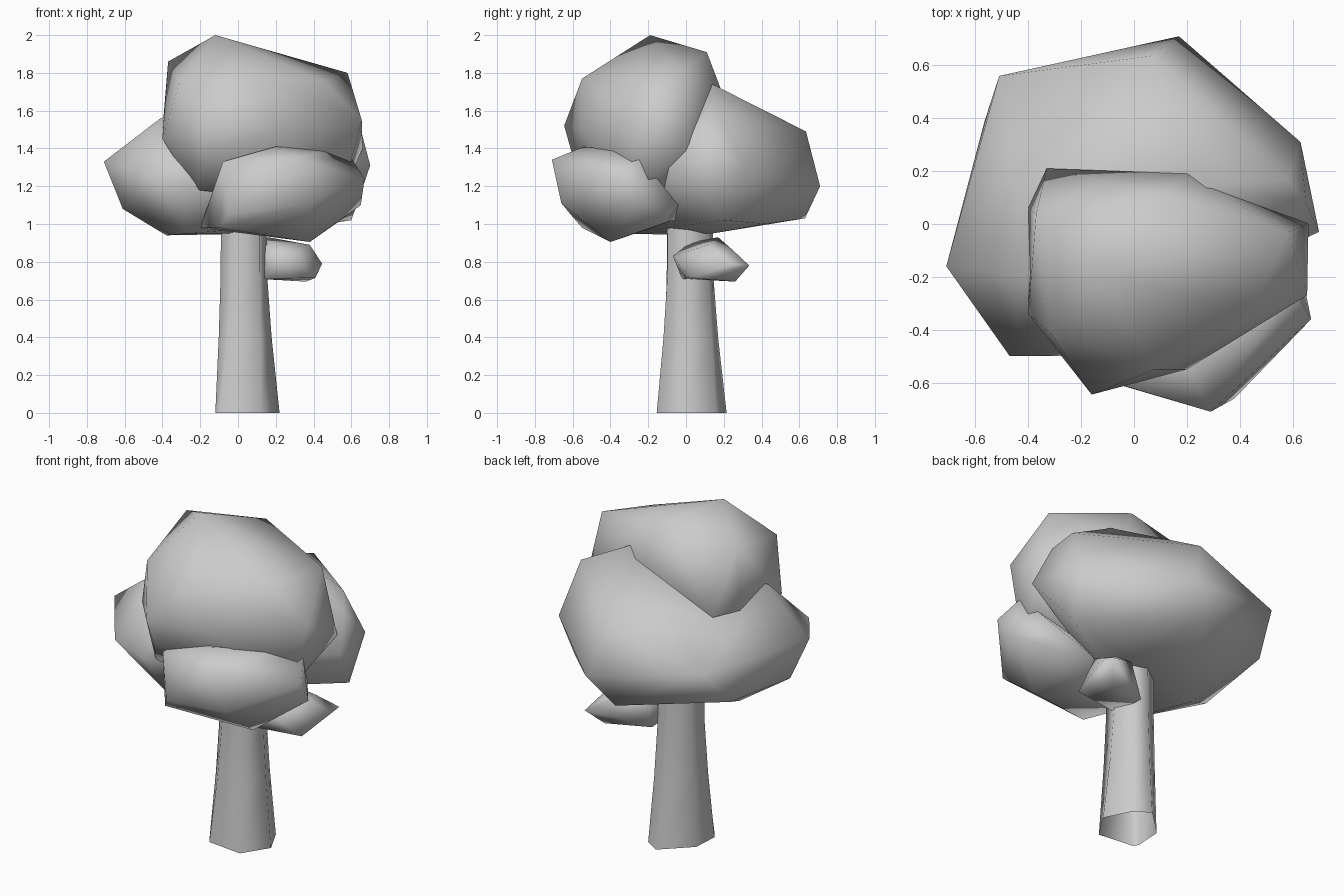
import bpy
import bmesh
from mathutils import Vector

# Remove the default object only
default_cube = bpy.data.objects.get("Cube")
if default_cube:
    bpy.data.objects.remove(default_cube, do_unlink=True)

# One plain grey for the whole tree
GREY = (0.6, 0.6, 0.6, 1.0)
grey = bpy.data.materials.new("plain grey")
grey.use_nodes = True
grey.diffuse_color = GREY
grey.node_tree.nodes["Principled BSDF"].inputs["Base Color"].default_value = GREY


def add_object(name, bm):
    """Turn a bmesh into a smooth shaded object with the grey material."""
    bmesh.ops.recalc_face_normals(bm, faces=bm.faces)
    for face in bm.faces:
        face.smooth = True
    mesh = bpy.data.meshes.new(name)
    bm.to_mesh(mesh)
    bm.free()
    mesh.materials.append(grey)
    obj = bpy.data.objects.new(name, mesh)
    bpy.context.scene.collection.objects.link(obj)
    return obj


def foliage(name, corners):
    """A faceted leaf clump: the convex hull around a few corners."""
    bm = bmesh.new()
    for corner in corners:
        bm.verts.new(corner)
    hull = bmesh.ops.convex_hull(bm, input=bm.verts)
    loose = set(hull["geom_interior"]) | set(hull["geom_unused"])
    loose_verts = [v for v in loose if isinstance(v, bmesh.types.BMVert)]
    bmesh.ops.delete(bm, geom=loose_verts, context="VERTS")
    return add_object(name, bm)


def blended_tube(name, foot, head, levels):
    """An open tube whose outline blends from foot to head at (z, blend) levels."""
    bm = bmesh.new()
    loops = []
    for z, blend in levels:
        outline = [Vector(a).lerp(Vector(b), blend) for a, b in zip(foot, head)]
        loops.append([bm.verts.new((p.x, p.y, z)) for p in outline])
    sides = len(foot)
    for low, high in zip(loops, loops[1:]):
        for i in range(sides):
            j = (i + 1) % sides
            bm.faces.new((low[i], low[j], high[j], high[i]))
    return add_object(name, bm)


# Trunk, flared at the uneven foot and open below
blended_tube(
    "trunk",
    foot=[(-.12, -.1), (-.1, -.13), (.12, -.155), (.22, 0),
          (.14, .16), (.05, .215), (-.11, .06)],
    head=[(-.09, -.04), (-.03, -.1), (.115, -.095), (.15, .02),
          (.1, .12), (.02, .14), (-.08, .07)],
    levels=[(0, 0), (.4, .6), (.72, .93), (1.1, 1)],
)

# Crown clump
foliage("top_foliage", [
    (-.12, -.19, 2), (-.37, .04, 1.86), (.11, .11, 1.91), (.58, -.03, 1.8),
    (-.31, -.42, 1.75), (.08, -.55, 1.77), (.45, -.33, 1.76),
    (-.16, -.645, 1.52), (.2, -.55, 1.5), (.655, -.27, 1.55), (.66, 0, 1.4),
    (-.4, -.34, 1.45), (-.4, .06, 1.5), (-.33, .21, 1.5), (.2, .19, 1.7),
    (-.14, -.6, 1.36), (.55, -.3, 1.15), (-.23, -.45, 1.18), (.1, 0, 1.1),
])

# Wide clump at the back and on one side
foliage("back_foliage", [
    (.28, .14, 1.74), (-.41, -.2, 1.56), (.06, .635, 1.49), (-.51, .56, 1.33),
    (.17, .71, 1.2), (.58, .17, 1.585), (.65, .08, 1.5), (.63, .31, 1.29),
    (.7, -.03, 1.31), (.6, .2, 1.02), (.3, .42, 1), (.03, .63, 1.03),
    (-.71, -.16, 1.33), (-.47, -.5, 1.26), (-.28, -.5, 1.2),
    (-.61, -.12, 1.08), (-.565, .39, 1.12), (-.38, .03, .94),
    (-.26, -.33, .95), (.15, .14, .95), (-.2, -.35, 1.35),
])

# Lower front clump
foliage("front_foliage", [
    (-.08, -.6, 1.33), (.29, -.71, 1.34), (.2, -.54, 1.41), (.46, -.36, 1.39),
    (.6, -.24, 1.35), (.67, -.36, 1.24), (.65, -.26, 1.1), (.38, -.4, .905),
    (-.1, -.55, .98), (.38, -.66, 1.11), (-.05, -.61, 1.05),
    (-.2, -.3, .98), (-.08, -.35, 1.33), (.2, -.06, 1.02), (.53, -.1, 1.01),
    (.49, -.04, 1.1),
])

# Small tuft on the trunk
foliage("small_foliage", [
    (.16, .17, .93), (.38, .12, .89), (.445, .24, .79), (.44, .335, .78),
    (.41, .02, .715), (.36, .26, .695), (.28, -.07, .83), (.12, -.02, .71),
    (.1, .18, .71), (.34, .25, .86), (.1, .02, .9),
])
